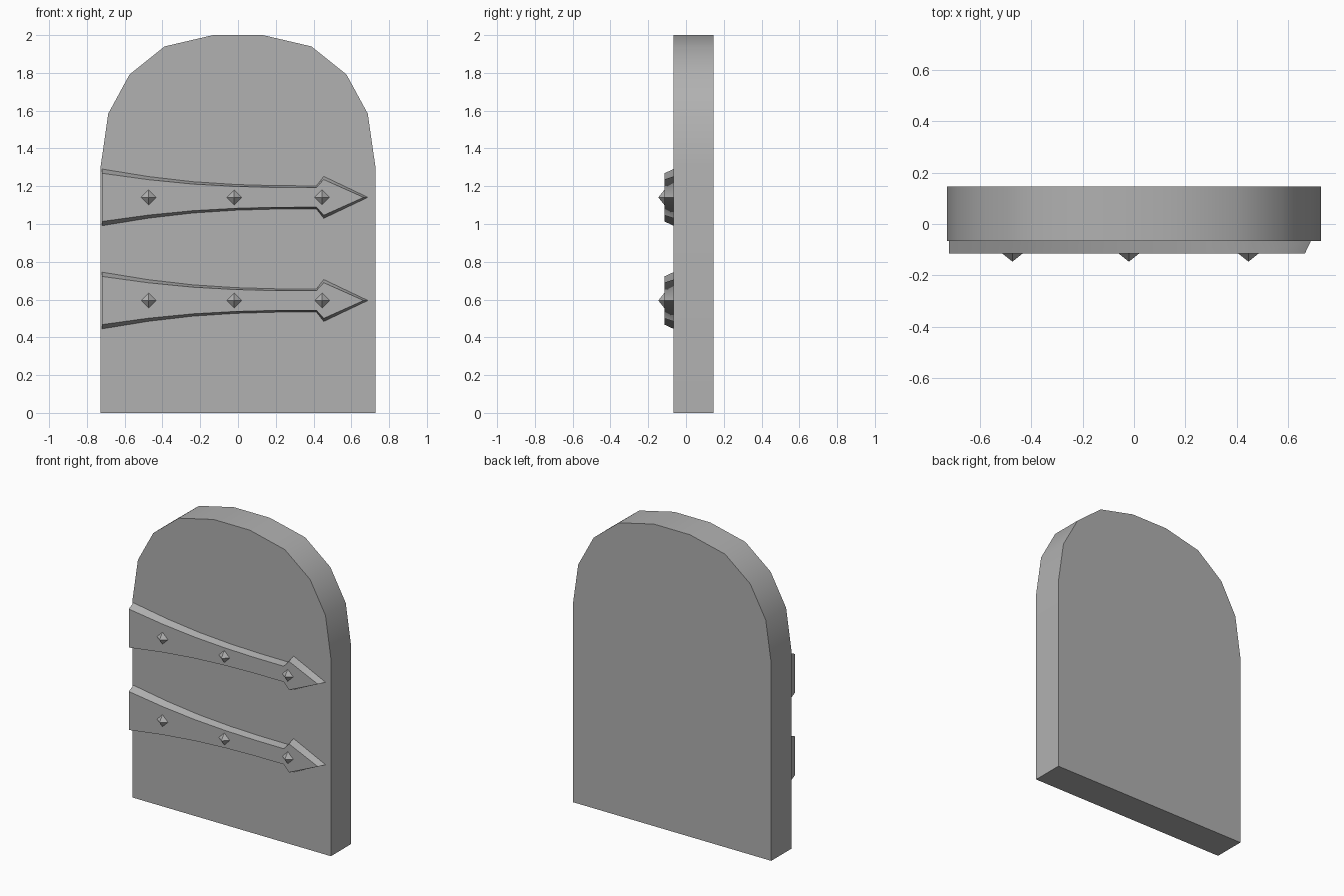
import bpy, bmesh, math

if "Cube" in bpy.data.objects:
    bpy.data.objects.remove(bpy.data.objects["Cube"])

BACK, FACE, STRAP_FACE, TIP = 0.1465, -0.066, -0.1145, -0.1465

grey = bpy.data.materials.new("dark_grey")
grey.diffuse_color = (0.44, 0.44, 0.44, 1)
grey.use_nodes = True
grey.node_tree.nodes["Principled BSDF"].inputs["Base Color"].default_value = grey.diffuse_color


def make_object(name, bm):
    mesh = bpy.data.meshes.new(name)
    bm.to_mesh(mesh)
    bm.free()
    mesh.materials.append(grey)
    obj = bpy.data.objects.new(name, mesh)
    bpy.context.collection.objects.link(obj)
    return obj


def loft(name, front, y_front, back, y_back, sharp_angle):
    """Solid between two matching xz outlines, flat caps and smooth sides."""
    bm = bmesh.new()
    f = [bm.verts.new((x, y_front, z)) for x, z in front]
    b = [bm.verts.new((x, y_back, z)) for x, z in back]
    caps = [bm.faces.new(f), bm.faces.new(b[::-1])]
    n = len(f)
    for i in range(n):
        j = (i + 1) % n
        bm.faces.new((f[i], b[i], b[j], f[j])).smooth = True
    bmesh.ops.recalc_face_normals(bm, faces=bm.faces)
    for e in bm.edges:
        on_cap = any(face in caps for face in e.link_faces)
        e.smooth = not on_cap and e.calc_face_angle() < sharp_angle
    return make_object(name, bm)


# Arched door slab
half = [(0.727, 0), (0.727, 1.306), (0.687, 1.584), (0.574, 1.792),
        (0.389, 1.94), (0.132, 2.0)]
outline = half + [(-x, z) for x, z in reversed(half)]
loft("door_slab", outline, FACE, outline, BACK, math.radians(30))

# Arrow-headed hinge straps: (x, half height) along the upper edge
edge = [(-0.72, 0.15), (-0.473, 0.11), (-0.24, 0.083), (-0.01, 0.068),
        (0.2, 0.062), (0.415, 0.061), (0.454, 0.111)]


def strap_outline(zc, tip_x, sz):
    top = [(x, zc + h * sz) for x, h in edge]
    low = [(x, zc - h * sz) for x, h in reversed(edge)]
    return top + [(tip_x, zc)] + low


for label, zc in (("lower", 0.595), ("upper", 1.141)):
    loft(label + "_hinge_strap", strap_outline(zc, 0.665, 0.85), STRAP_FACE,
         strap_outline(zc, 0.688, 1), FACE, math.radians(80))

    # Pyramid studs on the strap
    for i, x in enumerate((-0.473, -0.02, 0.445)):
        bm = bmesh.new()
        r = 0.04
        base = [bm.verts.new((x + dx * r, STRAP_FACE, zc + dz * r))
                for dx, dz in ((1, 0), (0, 1), (-1, 0), (0, -1))]
        apex = bm.verts.new((x, TIP, zc))
        bm.faces.new(base)
        for k in range(4):
            bm.faces.new((base[k], base[(k + 1) % 4], apex))
        bmesh.ops.recalc_face_normals(bm, faces=bm.faces)
        make_object(f"{label}_stud_{i + 1}", bm)
